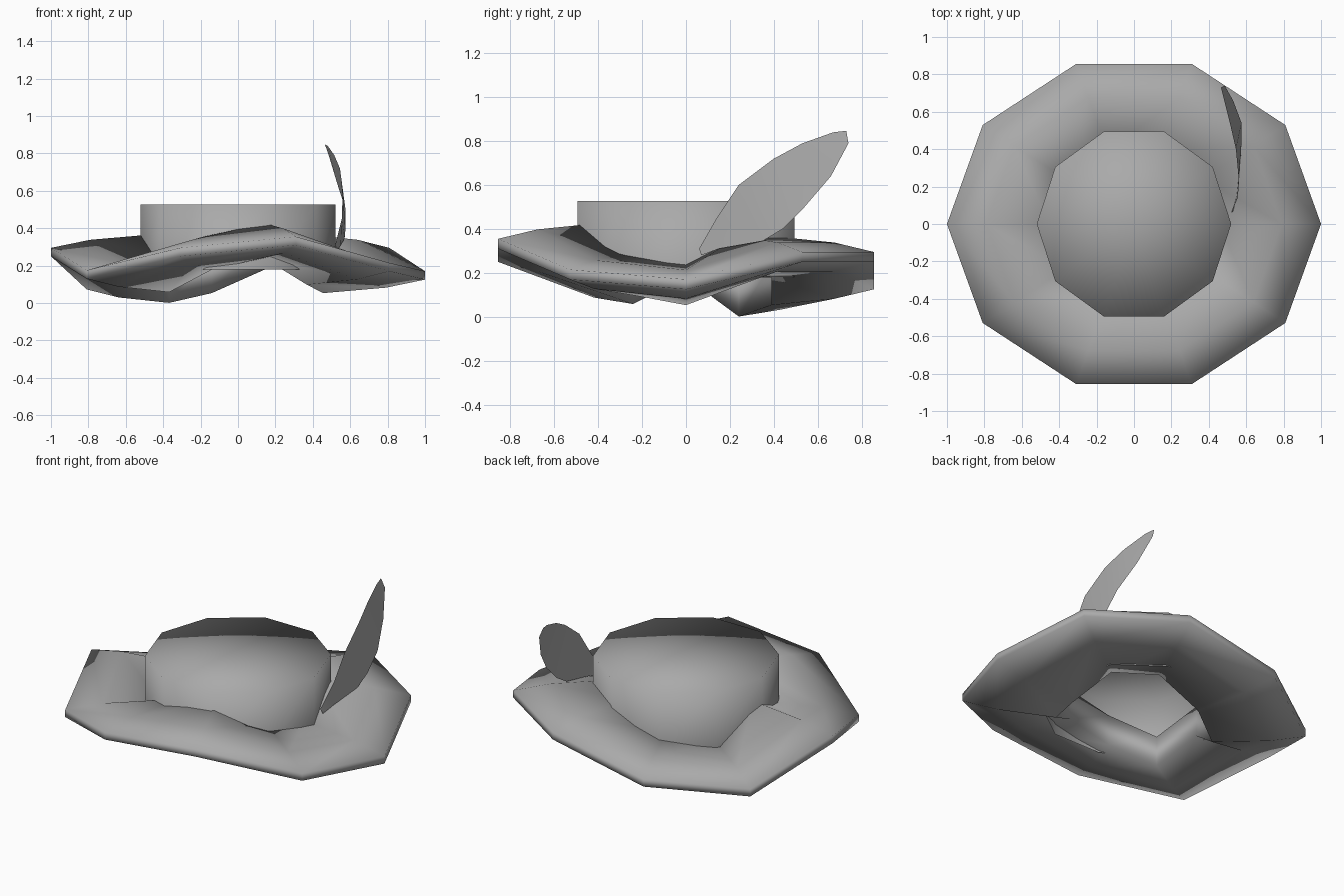
import bpy, bmesh
from math import cos, sin, tau

cube = bpy.data.objects.get("Cube")
if cube:
    bpy.data.objects.remove(cube, do_unlink=True)

grey = bpy.data.materials.new("felt grey")
grey.use_nodes = True
colour = (0.4, 0.4, 0.4, 1)
grey.diffuse_color = colour
grey.node_tree.nodes["Principled BSDF"].inputs["Base Color"].default_value = colour

SIDES = 10


def bridge(bm, a, b, closed=True):
    """Join two rows of vertices with quads."""
    n = len(a)
    for i in range(n if closed else n - 1):
        j = (i + 1) % n
        bm.faces.new((a[i], a[j], b[j], b[i]))


def ring(bm, radius, heights, squash=1.0):
    """Ten-sided loop whose corners can sit at different heights."""
    verts = []
    for i, z in enumerate(heights):
        a = tau * i / SIDES
        verts.append(bm.verts.new((radius * cos(a), radius * sin(a) * squash, z)))
    return verts


def finish(bm, name):
    bmesh.ops.recalc_face_normals(bm, faces=bm.faces[:])
    for face in bm.faces:
        face.smooth = True
    mesh = bpy.data.meshes.new(name)
    bm.to_mesh(mesh)
    bm.free()
    mesh.materials.append(grey)
    obj = bpy.data.objects.new(name, mesh)
    bpy.context.collection.objects.link(obj)
    return obj


# Brim: one cross-section swept round, lifted by a different amount per corner
lift = [.125, .25, .25, .125, .073, .25, .13, .25, .31, .17]
section = [(1, 0), (1, .045), (.79, .088), (.455, .117), (.455, -.072), (.79, -.043)]
bm = bmesh.new()
loops = [ring(bm, r, [h + dz for h in lift], 0.9) for r, dz in section]
for k, loop in enumerate(loops):
    bridge(bm, loop, loops[(k + 1) % len(loops)])
finish(bm, "brim")

# Crown: ten-sided tube, closed on top and open below
bm = bmesh.new()
low = ring(bm, .52, [.18] * SIDES)
high = ring(bm, .52, [.527] * SIDES)
bridge(bm, low, high)
centre = bm.verts.new((0, 0, .527))
for i in range(SIDES):
    bm.faces.new((high[i], high[(i + 1) % SIDES], centre))
finish(bm, "crown")

# Feather: thin sheet between an upper and a lower edge, curling inward at the tip
upper = [(.52, .06, .31), (.555, .14, .45), (.56, .24, .60), (.545, .40, .72),
         (.515, .53, .79), (.48, .67, .84), (.465, .73, .847)]
lower = [(.53, .07, .28), (.55, .15, .31), (.57, .35, .345), (.575, .44, .40),
         (.575, .54, .50), (.53, .66, .64), (.485, .74, .79)]
bm = bmesh.new()
bridge(bm, [bm.verts.new(p) for p in upper], [bm.verts.new(p) for p in lower], closed=False)
finish(bm, "feather")
